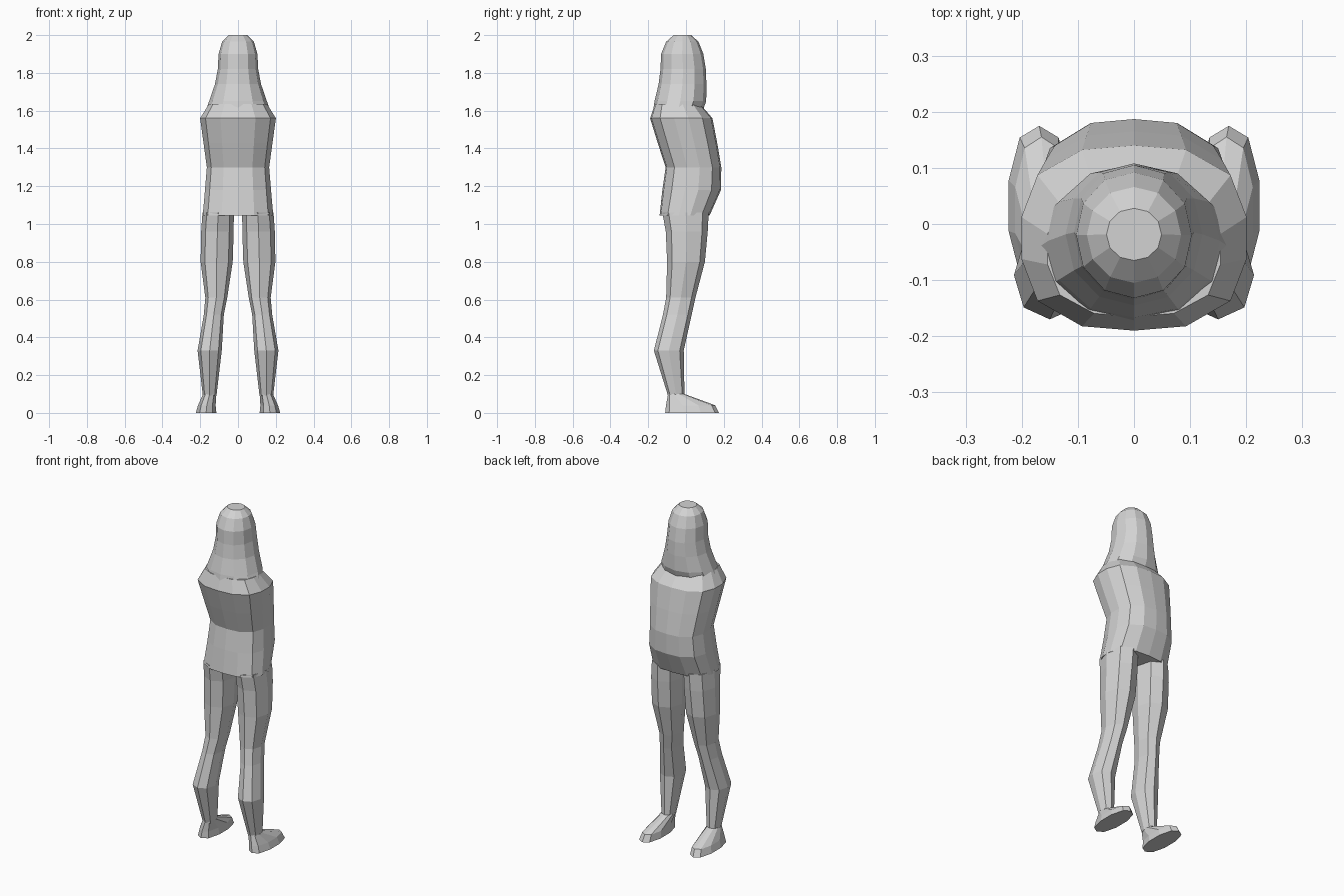
import bpy, bmesh, math

grey = bpy.data.materials.new("plain_grey")
grey.diffuse_color = (0.65, 0.65, 0.65, 1)


def ring(bm, z, cx, rx, y0, y1, n, power, tilt=0.0):
    """Rounded-box cross-section from y0 to y1; tilt raises the +y end."""
    cy, ry = (y0 + y1) / 2, (y1 - y0) / 2
    verts = []
    for i in range(n):
        a = 2 * math.pi * i / n + math.pi / 2
        c, s = math.cos(a), math.sin(a)
        k = (abs(c) ** power + abs(s) ** power) ** (-1 / power)
        verts.append(bm.verts.new((cx + rx * c * k, cy + ry * s * k, z + tilt * s * k)))
    return verts


def loft(name, rows, n, power, mirror=False):
    """Skin the rows (z, centre x, half width, back y, front y, tilt)."""
    bm = bmesh.new()
    rings = [ring(bm, *r[:5], n, power, r[5] if len(r) > 5 else 0) for r in rows]
    for a, b in zip(rings, rings[1:]):
        for i in range(n):
            j = (i + 1) % n
            bm.faces.new((a[i], a[j], b[j], b[i]))
    bm.faces.new(rings[0])
    bm.faces.new(rings[-1])
    bmesh.ops.recalc_face_normals(bm, faces=bm.faces)
    me = bpy.data.meshes.new(name)
    bm.to_mesh(me)
    bm.free()
    me.materials.append(grey)
    ob = bpy.data.objects.new(name, me)
    bpy.context.collection.objects.link(ob)
    if mirror:
        ob.modifiers.new("mirror", 'MIRROR').use_axis = (True, False, False)
    return ob


# Loose coat from hem to shoulder shelf, belly pushed forward
loft("coat", [
    (1.045, 0, 0.188, -0.14, 0.125, 0.0),
    (1.18, 0, 0.176, -0.125, 0.185),
    (1.30, 0, 0.166, -0.108, 0.187),
    (1.43, 0, 0.184, -0.15, 0.165),
    (1.56, 0, 0.202, -0.19, 0.14),
    (1.635, 0, 0.155, -0.165, 0.075),
], 14, 2.7)

# Hood draped over the head and shoulders
loft("hood", [
    (1.59, 0, 0.175, -0.175, 0.085),
    (1.65, 0, 0.153, -0.167, 0.107),
    (1.74, 0, 0.122, -0.145, 0.108),
    (1.82, 0, 0.107, -0.135, 0.105),
    (1.90, 0, 0.103, -0.132, 0.092),
    (1.965, 0, 0.084, -0.105, 0.066),
    (2.0, 0, 0.049, -0.065, 0.028),
], 12, 2.1)

# Legs, bent back at the calf
loft("legs", [
    (0.09, 0.15, 0.036, -0.095, -0.008),
    (0.33, 0.15, 0.064, -0.17, -0.012),
    (0.52, 0.128, 0.053, -0.122, 0.03),
    (0.61, 0.115, 0.058, -0.105, 0.05),
    (0.80, 0.113, 0.085, -0.10, 0.10),
    (0.96, 0.109, 0.086, -0.107, 0.115),
    (1.06, 0.105, 0.083, -0.125, 0.12),
], 8, 2.2, True)

# Shoes with a low sloping toe
loft("shoes", [
    (0.0, 0.169, 0.056, -0.11, 0.175),
    (0.04, 0.165, 0.048, -0.106, 0.155),
    (0.10, 0.15, 0.036, -0.095, -0.008),
], 10, 2.4, True)
